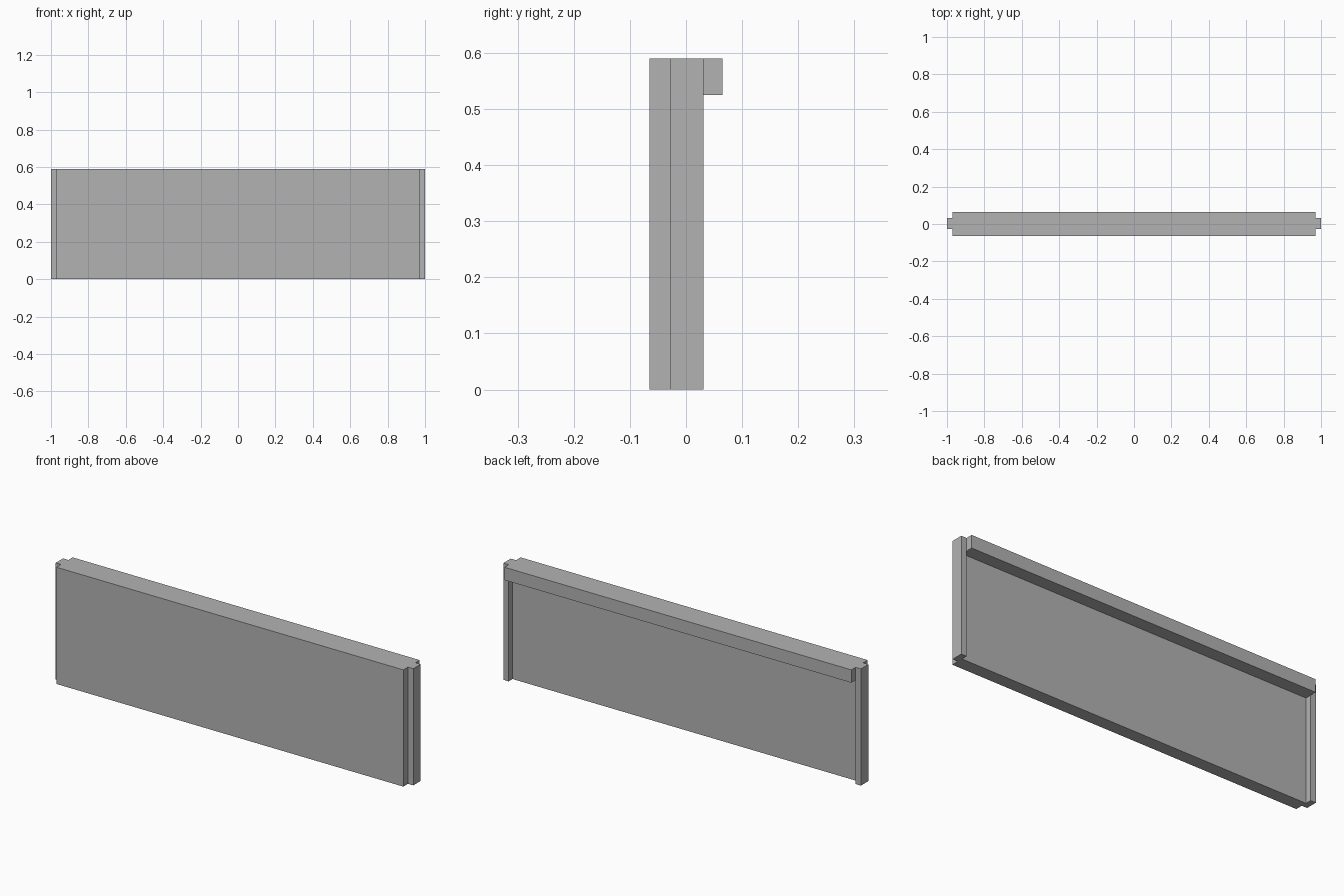
import bpy
import bmesh

cube = bpy.data.objects.get("Cube")
if cube:
    bpy.data.objects.remove(cube, do_unlink=True)

HEIGHT = 0.59
FRONT, BACK = -0.065, 0.065      # full depth
INNER, OUTER = 0.97, 1.0         # half widths of panel and tabs
PANEL_BACK = 0.0
TAB_FRONT, TAB_BACK = -0.028, 0.031
LIP_BOTTOM = 0.525

grey = bpy.data.materials.new("plain_grey")
grey.use_nodes = True
colour = (0.45, 0.45, 0.45, 1)
grey.diffuse_color = colour
grey.node_tree.nodes["Principled BSDF"].inputs["Base Color"].default_value = colour


def prism(name, half_outline, z0, z1):
    """Mirror a half plan outline across x and extrude it upwards."""
    outline = half_outline + [(-x, y) for x, y in reversed(half_outline)]
    bm = bmesh.new()
    base = bm.faces.new([bm.verts.new((x, y, z0)) for x, y in outline])
    top = bmesh.ops.extrude_face_region(bm, geom=[base], use_keep_orig=True)["geom"]
    verts = [v for v in top if isinstance(v, bmesh.types.BMVert)]
    bmesh.ops.translate(bm, verts=verts, vec=(0, 0, z1 - z0))
    bmesh.ops.recalc_face_normals(bm, faces=bm.faces)
    mesh = bpy.data.meshes.new(name)
    bm.to_mesh(mesh)
    bm.free()
    mesh.materials.append(grey)
    obj = bpy.data.objects.new(name, mesh)
    bpy.context.collection.objects.link(obj)
    return obj


# Flat panel with a stepped tab at each end, standing proud of the back
prism("panel_with_end_tabs", [
    (INNER, FRONT), (INNER, TAB_FRONT), (OUTER, TAB_FRONT),
    (OUTER, TAB_BACK), (INNER, TAB_BACK), (INNER, PANEL_BACK),
], 0, HEIGHT)

# Ledge along the top of the back, between the tabs
prism("top_back_lip", [(INNER, PANEL_BACK), (INNER, BACK)], LIP_BOTTOM, HEIGHT)
